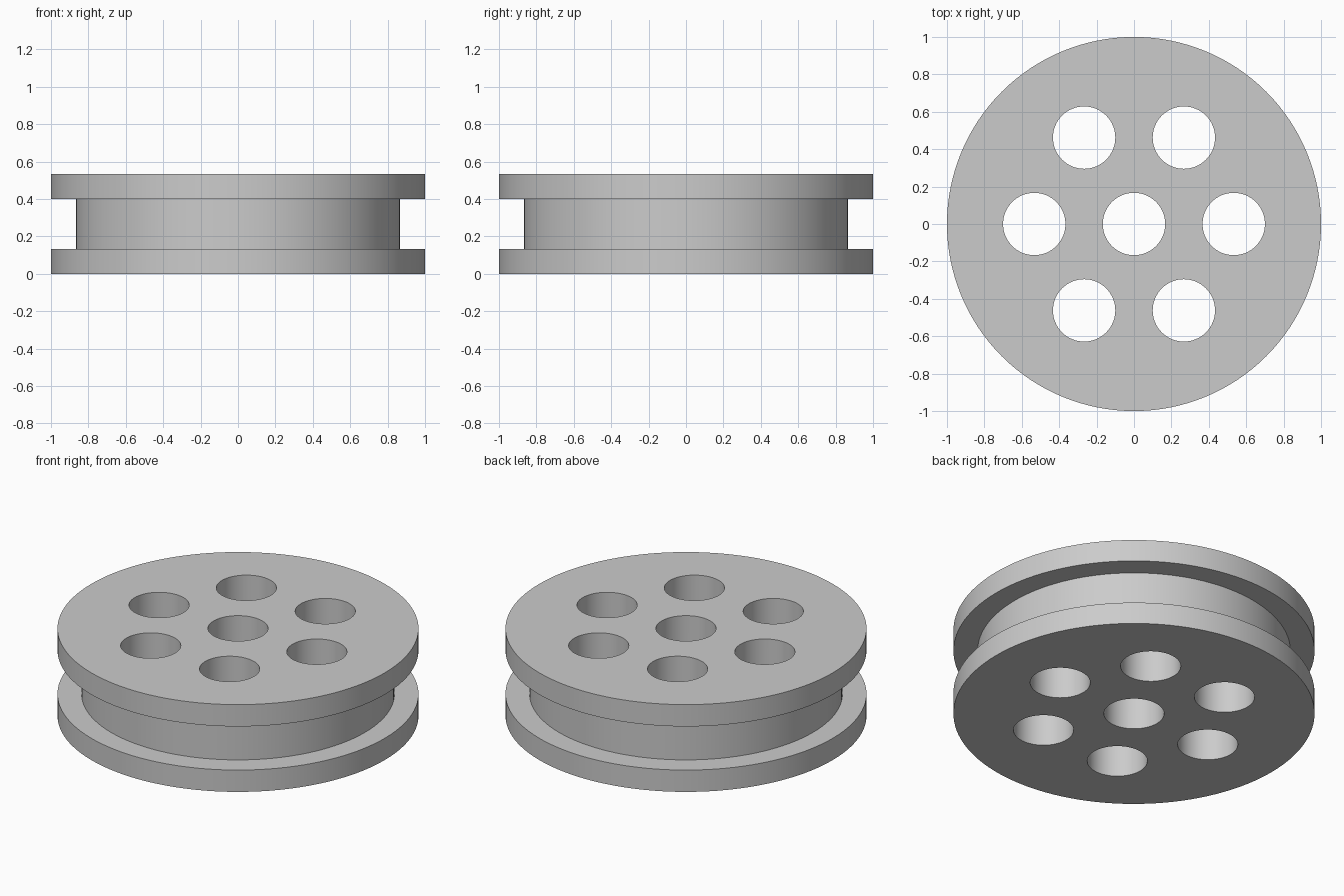
import bpy, bmesh
from math import pi, cos, sin
from mathutils import Matrix

cube = bpy.data.objects.get("Cube")
if cube:
    bpy.data.objects.remove(cube, do_unlink=True)

UNIT = 1 / 15
RIM, HUB, HOLE, RING = 15 * UNIT, 13 * UNIT, 2.5 * UNIT, 8 * UNIT
FLANGE, HEIGHT = 2 * UNIT, 8 * UNIT
SIDES = 128

grey = bpy.data.materials.new("light grey")
grey.use_nodes = True
colour = (0.6, 0.6, 0.6, 1)
grey.diffuse_color = colour
grey.node_tree.nodes["Principled BSDF"].inputs["Base Color"].default_value = colour


def add_object(name, bm):
    bmesh.ops.recalc_face_normals(bm, faces=bm.faces)
    mesh = bpy.data.meshes.new(name)
    bm.to_mesh(mesh)
    bm.free()
    mesh.materials.append(grey)
    obj = bpy.data.objects.new(name, mesh)
    bpy.context.collection.objects.link(obj)
    return obj


# Grooved wheel body: stacked rings with flat end caps
bm = bmesh.new()
profile = [(RIM, 0), (RIM, FLANGE), (HUB, FLANGE),
           (HUB, HEIGHT - FLANGE), (RIM, HEIGHT - FLANGE), (RIM, HEIGHT)]
angles = [2 * pi * i / SIDES for i in range(SIDES)]
rings = [[bm.verts.new((r * cos(a), r * sin(a), z)) for a in angles]
         for r, z in profile]
for low, high in zip(rings, rings[1:]):
    for i in range(SIDES):
        j = (i + 1) % SIDES
        bm.faces.new((low[i], low[j], high[j], high[i]))
bm.faces.new(rings[0])
bm.faces.new(rings[-1])
wheel = add_object("pulley_wheel", bm)

# Cutter for the centre bore and the six holes around it
bm = bmesh.new()
centres = [(0, 0)] + [(RING * cos(k * pi / 3), RING * sin(k * pi / 3)) for k in range(6)]
for x, y in centres:
    bmesh.ops.create_cone(bm, cap_ends=True, segments=64, radius1=HOLE, radius2=HOLE,
                          depth=2 * HEIGHT, matrix=Matrix.Translation((x, y, HEIGHT / 2)))
cutter = add_object("hole_cutter", bm)
cutter.hide_render = True

# Cut the holes, then smooth the round walls
holes = wheel.modifiers.new("holes", "BOOLEAN")
holes.operation = "DIFFERENCE"
holes.solver = "EXACT"
holes.object = cutter
bpy.ops.object.select_all(action="DESELECT")
wheel.select_set(True)
bpy.context.view_layer.objects.active = wheel
bpy.ops.object.modifier_apply(modifier=holes.name)
bpy.data.objects.remove(cutter, do_unlink=True)
bpy.ops.object.shade_smooth_by_angle(angle=pi / 6)
